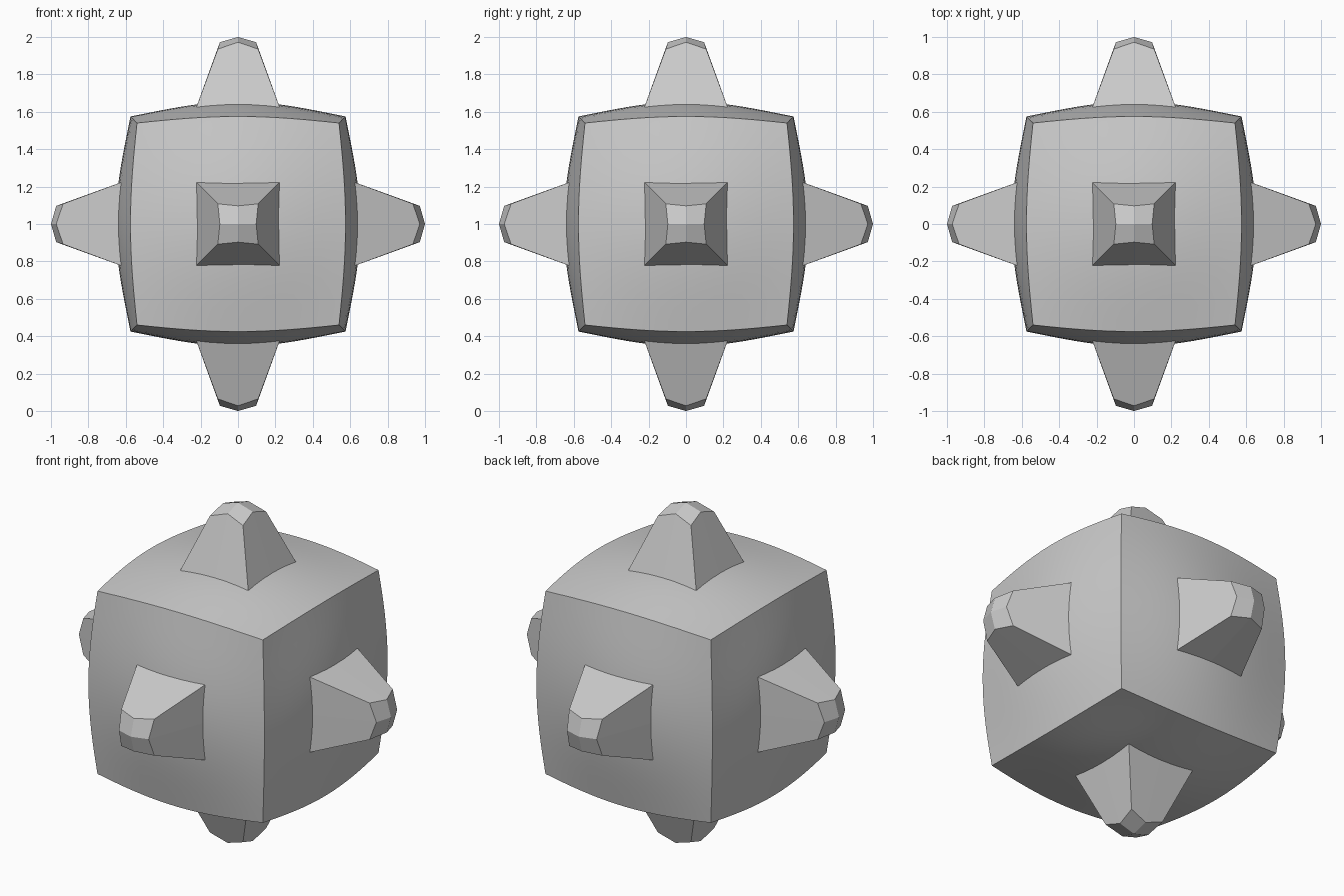
import bpy, bmesh, math
from mathutils import Vector, Matrix

cube = bpy.data.objects.get("Cube")
if cube:
    bpy.data.objects.remove(cube, do_unlink=True)

# One plain grey for everything
grey = bpy.data.materials.new("grey")
grey.use_nodes = True
GREY = (0.6, 0.6, 0.6, 1)
grey.diffuse_color = GREY
grey.node_tree.nodes["Principled BSDF"].inputs["Base Color"].default_value = GREY

CENTRE = Vector((0, 0, 1))


def add_object(name, bm, rotation=Matrix()):
    bmesh.ops.recalc_face_normals(bm, faces=bm.faces)
    mesh = bpy.data.meshes.new(name)
    bm.to_mesh(mesh)
    bm.free()
    mesh.materials.append(grey)
    obj = bpy.data.objects.new(name, mesh)
    obj.matrix_world = Matrix.Translation(CENTRE) @ rotation
    bpy.context.collection.objects.link(obj)
    return obj


# Body: a finely divided cube blended part way towards a sphere
bm = bmesh.new()
bmesh.ops.create_cube(bm, size=2)
bmesh.ops.subdivide_edges(bm, edges=bm.edges[:], cuts=15, use_grid_fill=True)
for v in bm.verts:
    v.co = v.co * 0.384 + v.co.normalized() * 0.27
body = add_object("body", bm)
bpy.ops.object.select_all(action='DESELECT')
body.select_set(True)
bpy.context.view_layer.objects.active = body
bpy.ops.object.shade_smooth_by_angle(angle=math.radians(30))


# Spike: tapered square stud with a faceted, domed two-by-two cap
def add_spike(name, rotation):
    bm = bmesh.new()
    bmesh.ops.create_grid(bm, x_segments=2, y_segments=2, size=1)
    rim = [e for e in bm.edges if e.is_boundary]
    walls = bmesh.ops.extrude_edge_only(bm, edges=rim)["geom"]
    base = {g for g in walls if isinstance(g, bmesh.types.BMVert)}
    for v in bm.verts:
        sides = round(abs(v.co.x)) + round(abs(v.co.y))
        if v in base:
            half, height = 0.25, 0.55
        else:
            half, height = [(0, 1.0), (0.097, 0.972), (0.108, 0.935)][sides]
        v.co = (v.co.x * half, v.co.y * half, height)
    add_object(name, bm, rotation)


quarter = math.pi / 2
add_spike("top_spike", Matrix())
add_spike("bottom_spike", Matrix.Rotation(math.pi, 4, 'X'))
add_spike("front_spike", Matrix.Rotation(quarter, 4, 'X'))
add_spike("back_spike", Matrix.Rotation(-quarter, 4, 'X'))
add_spike("left_spike", Matrix.Rotation(quarter, 4, 'Y'))
add_spike("right_spike", Matrix.Rotation(-quarter, 4, 'Y'))
